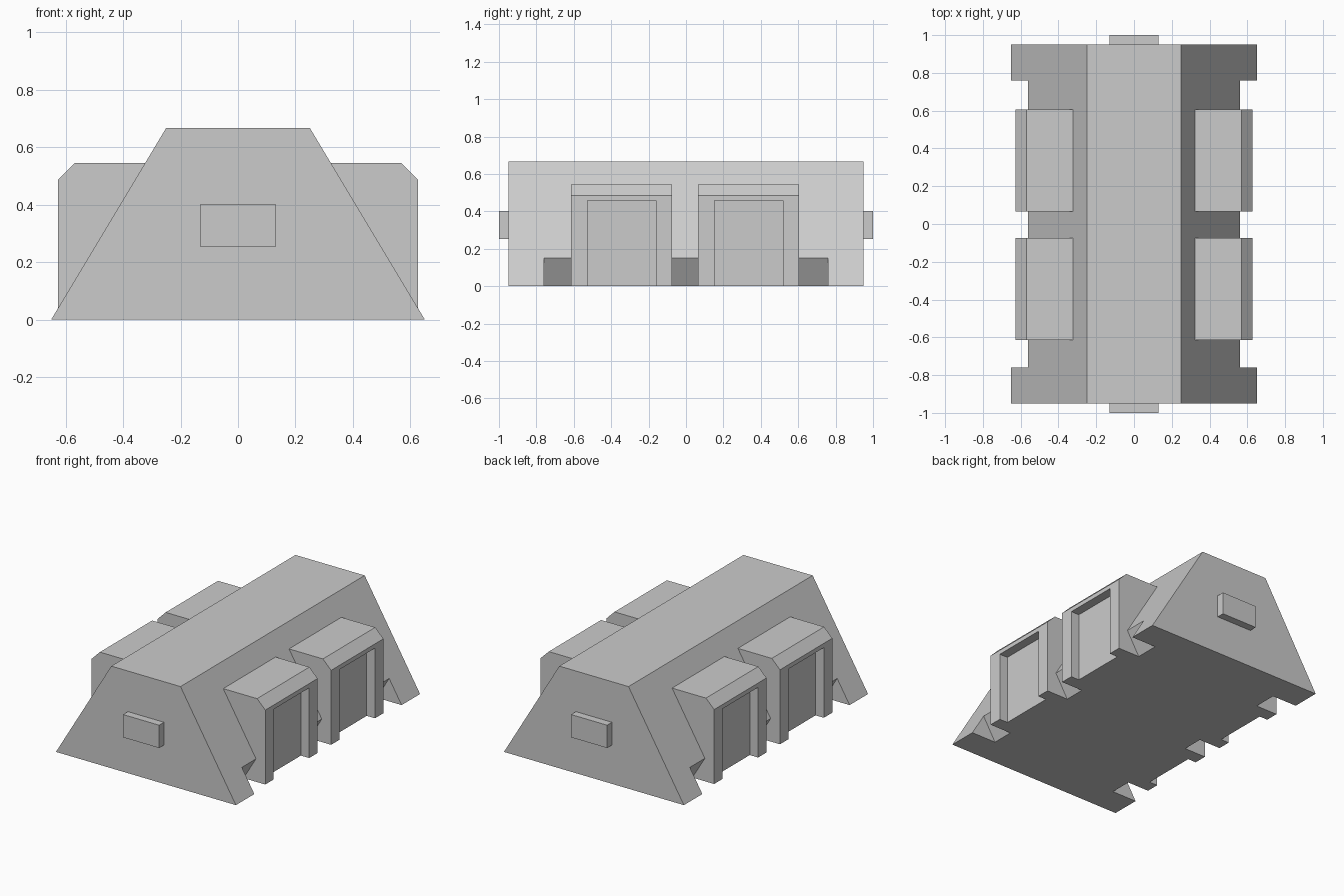
import bpy, bmesh

if "Cube" in bpy.data.objects:
    bpy.data.objects.remove(bpy.data.objects["Cube"])


def prism(name, profile, y0, y1):
    """Extrude an (x, z) profile along y into a closed solid."""
    bm = bmesh.new()
    face = bm.faces.new([bm.verts.new((x, y0, z)) for x, z in profile])
    ext = bmesh.ops.extrude_face_region(bm, geom=[face])
    verts = [g for g in ext["geom"] if isinstance(g, bmesh.types.BMVert)]
    bmesh.ops.translate(bm, verts=verts, vec=(0, y1 - y0, 0))
    bmesh.ops.recalc_face_normals(bm, faces=bm.faces)
    mesh = bpy.data.meshes.new(name)
    bm.to_mesh(mesh)
    bm.free()
    obj = bpy.data.objects.new(name, mesh)
    bpy.context.collection.objects.link(obj)
    return obj


def box(name, x0, x1, y0, y1, z0, z1):
    return prism(name, [(x0, z0), (x1, z0), (x1, z1), (x0, z1)], y0, y1)


def cut(target, cutter):
    """Subtract the cutter, then remove it."""
    mod = target.modifiers.new("cut", "BOOLEAN")
    mod.operation = "DIFFERENCE"
    mod.solver = "EXACT"
    mod.object = cutter
    cutter.hide_render = True
    bpy.context.view_layer.objects.active = target
    bpy.ops.object.modifier_apply(modifier=mod.name)
    bpy.data.objects.remove(cutter)


# Sloped main hall
hall = prism("main_hall", [(-0.65, 0), (0.65, 0), (0.25, 0.667), (-0.25, 0.667)], -0.95, 0.95)

for side, s in (("right", 1), ("left", -1)):
    # Undercut along the foot of each slope
    cut(hall, prism("undercut", [(s * x, z) for x, z in
        ((0.464, -0.01), (0.56, 0.15), (0.8, 0.15), (0.8, -0.01))], -0.76, 0.76))

    # Two chamfered bays per side, each with a recessed doorway
    for pos, yc in (("front", -0.344), ("back", 0.335)):
        bay = prism(f"{pos}_{side}_bay", [(s * x, z) for x, z in
            ((0.32, 0.545), (0.568, 0.545), (0.627, 0.486), (0.627, 0), (0.465, 0), (0.55, 0.15))],
            yc - 0.27, yc + 0.27)
        xs = sorted((s * 0.567, s * 0.8))
        cut(bay, box("doorway", *xs, yc - 0.183, yc + 0.183, -0.1, 0.458))

# Raised panel on each end wall
box("front_panel", -0.13, 0.13, -1.0, -0.94, 0.253, 0.402)
box("back_panel", -0.13, 0.13, 0.94, 1.0, 0.253, 0.402)
